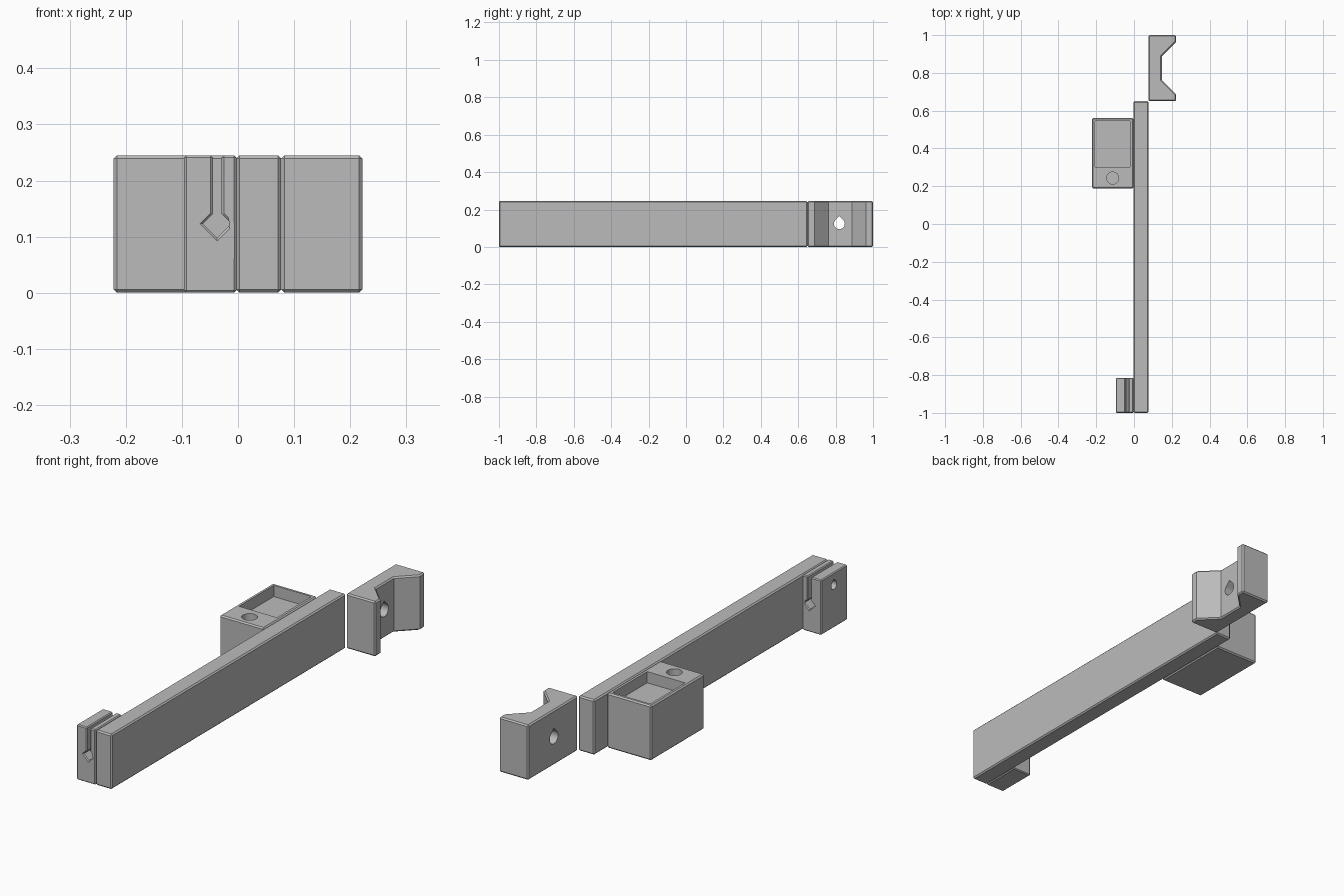
import bpy, bmesh, math
from mathutils import Vector

if "Cube" in bpy.data.objects:
    bpy.data.objects.remove(bpy.data.objects["Cube"], do_unlink=True)

HEIGHT = 0.245
SEAM = -0.003      # shared face between bar and blocks
CHAMFER = 0.006

grey = bpy.data.materials.new("plain grey")
grey.use_nodes = True
colour = (0.5, 0.5, 0.5, 1)
grey.diffuse_color = colour
grey.node_tree.nodes["Principled BSDF"].inputs["Base Color"].default_value = colour


def prism(name, outline, axis, start, end, chamfer=0):
    """Extrude a 2D outline along an axis and chamfer its sharp edges."""
    place = {"x": lambda a, b, c: (c, a, b),
             "y": lambda a, b, c: (a, c, b),
             "z": lambda a, b, c: (a, b, c)}[axis]
    bm = bmesh.new()
    base = bm.faces.new([bm.verts.new(place(a, b, start)) for a, b in outline])
    grown = bmesh.ops.extrude_face_region(bm, geom=[base])["geom"]
    verts = [v for v in grown if isinstance(v, bmesh.types.BMVert)]
    bmesh.ops.translate(bm, verts=verts, vec=Vector(place(0, 0, end - start)))
    bmesh.ops.recalc_face_normals(bm, faces=bm.faces)
    if chamfer:
        sharp = [e for e in bm.edges
                 if e.calc_face_angle_signed(0) > math.radians(60)]
        bmesh.ops.bevel(bm, geom=sharp, offset=chamfer, segments=1,
                        affect="EDGES", clamp_overlap=True)
    mesh = bpy.data.meshes.new(name)
    bm.to_mesh(mesh)
    bm.free()
    mesh.materials.append(grey)
    obj = bpy.data.objects.new(name, mesh)
    bpy.context.collection.objects.link(obj)
    return obj


def rect(x0, x1, y0, y1):
    return [(x0, y0), (x1, y0), (x1, y1), (x0, y1)]


def circle(x, y, radius, sides=32):
    steps = [math.tau * i / sides for i in range(sides)]
    return [(x + radius * math.cos(a), y + radius * math.sin(a)) for a in steps]


def teardrop(x, y, radius, sides=24):
    """Round hole whose roof rises to a point."""
    steps = [math.radians(135 + 270 * i / sides) for i in range(sides + 1)]
    arc = [(x + radius * math.cos(a), y + radius * math.sin(a)) for a in steps]
    return arc + [(x, y + radius * math.sqrt(2))]


def cut(obj, cutter):
    """Subtract the cutter, bake the result and discard the cutter."""
    cutter.hide_render = True
    mod = obj.modifiers.new("cut", "BOOLEAN")
    mod.operation = "DIFFERENCE"
    mod.solver = "EXACT"
    mod.object = cutter
    graph = bpy.context.evaluated_depsgraph_get()
    mesh = bpy.data.meshes.new_from_object(obj.evaluated_get(graph))
    obj.modifiers.clear()
    obj.data = mesh
    bpy.data.objects.remove(cutter, do_unlink=True)


# Long bar
prism("long_bar", rect(SEAM, 0.077, -1, 0.65), "z", 0, HEIGHT, CHAMFER)

# Front clamp block: keyhole slot with a diamond foot, running front to back
mid, half, foot, foot_z = -0.037, 0.008, 0.025, 0.123
neck_z = foot_z + foot - half
clamp_outline = [
    (-0.096, 0), (SEAM, 0), (SEAM, HEIGHT),
    (mid + half, HEIGHT), (mid + half, neck_z), (mid + foot, foot_z),
    (mid, foot_z - foot),
    (mid - foot, foot_z), (mid - half, neck_z), (mid - half, HEIGHT),
    (-0.096, HEIGHT)]
clamp = prism("clamp_block", clamp_outline, "y", -1, -0.815, 0.004)
cut(clamp, prism("screw_cutter", teardrop(-0.905, 0.19, 0.019),
                 "x", -0.2, mid))

# Box with a shallow tray and a round socket in its top
box = prism("tray_box", rect(-0.222, SEAM, 0.187, 0.562), "z", 0, HEIGHT, CHAMFER)
cut(box, prism("tray_cutter", rect(-0.206, -0.02, 0.302, 0.546),
               "z", HEIGHT - 0.05, HEIGHT + 0.1))
cut(box, prism("socket_cutter", circle(-0.113, 0.243, 0.032),
               "z", HEIGHT - 0.05, HEIGHT + 0.1))

# Rear cradle: open channel facing +x, with a pointed hole through its back
lower = [(0.077, 0.65), (0.222, 0.65), (0.222, 0.687), (0.147, 0.762)]
upper = [(x, 1.65 - y) for x, y in reversed(lower)]
cradle = prism("cradle", lower + upper, "z", 0, HEIGHT, CHAMFER)
cut(cradle, prism("cradle_hole_cutter", teardrop(0.82, 0.124, 0.029),
                  "x", 0, 0.3))
